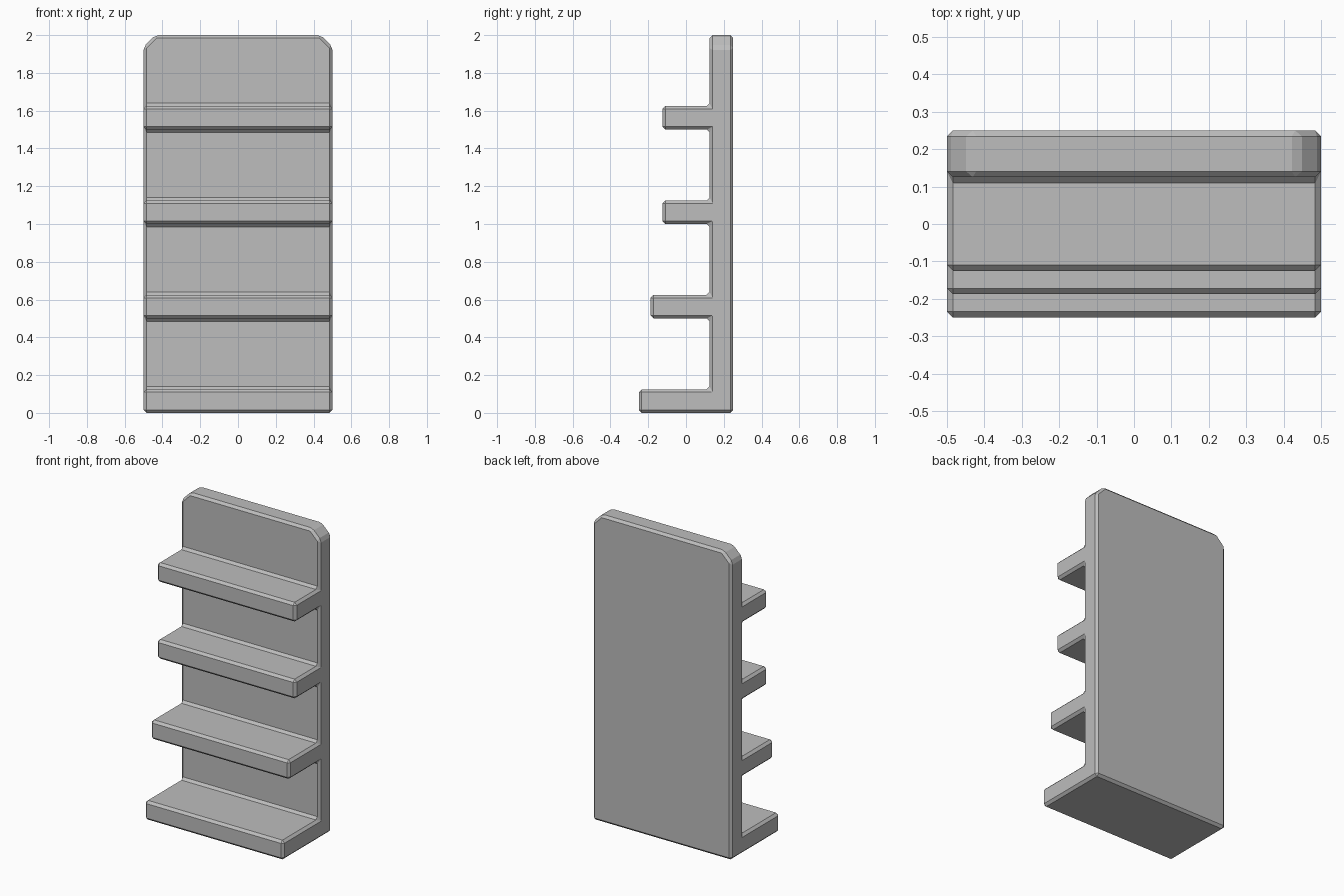
import bpy, bmesh, math

if "Cube" in bpy.data.objects:
    bpy.data.objects.remove(bpy.data.objects["Cube"])

BACK_Y, PANEL_Y = 0.25, 0.125        # back and front of the upright panel
HALF_W, HEIGHT, THICK = 0.5, 2.0, 0.125
SHELVES = [(0.0, -0.25), (0.5, -0.1875), (1.0, -0.125), (1.5, -0.125)]  # (bottom z, front y)

# Side profile: upright panel with stepped shelves
profile = [(BACK_Y, 0.0)]
for z, front in SHELVES:
    if z > 0:
        profile.append((PANEL_Y, z))
    profile += [(front, z), (front, z + THICK), (PANEL_Y, z + THICK)]
profile += [(PANEL_Y, HEIGHT), (BACK_Y, HEIGHT)]

# Extrude the profile across the width
bm = bmesh.new()
side = bm.faces.new([bm.verts.new((-HALF_W, y, z)) for y, z in profile])
ext = bmesh.ops.extrude_face_region(bm, geom=[side], use_keep_orig=True)
bmesh.ops.translate(bm, vec=(2 * HALF_W, 0, 0),
                    verts=[g for g in ext["geom"] if isinstance(g, bmesh.types.BMVert)])
bmesh.ops.recalc_face_normals(bm, faces=bm.faces)

# Clipped top corners
corners = [e for e in bm.edges
           if all(v.co.z > HEIGHT - 0.001 for v in e.verts)
           and abs(e.verts[0].co.x - e.verts[1].co.x) < 0.001]
bmesh.ops.bevel(bm, geom=corners, offset=0.0625, segments=1, affect='EDGES')
mesh = bpy.data.meshes.new("shelf_unit")
bm.to_mesh(mesh)
bm.free()
shelf_unit = bpy.data.objects.new("shelf_unit", mesh)
bpy.context.collection.objects.link(shelf_unit)

# Small chamfer along every edge, inner corners included
chamfer = shelf_unit.modifiers.new("chamfer", 'BEVEL')
chamfer.width = 0.0156
chamfer.segments = 1
chamfer.limit_method = 'ANGLE'
chamfer.angle_limit = math.radians(30)

grey = bpy.data.materials.new("light grey")
grey.diffuse_color = (0.51, 0.51, 0.51, 1)
grey.use_nodes = True
grey.node_tree.nodes["Principled BSDF"].inputs["Base Color"].default_value = grey.diffuse_color
mesh.materials.append(grey)
